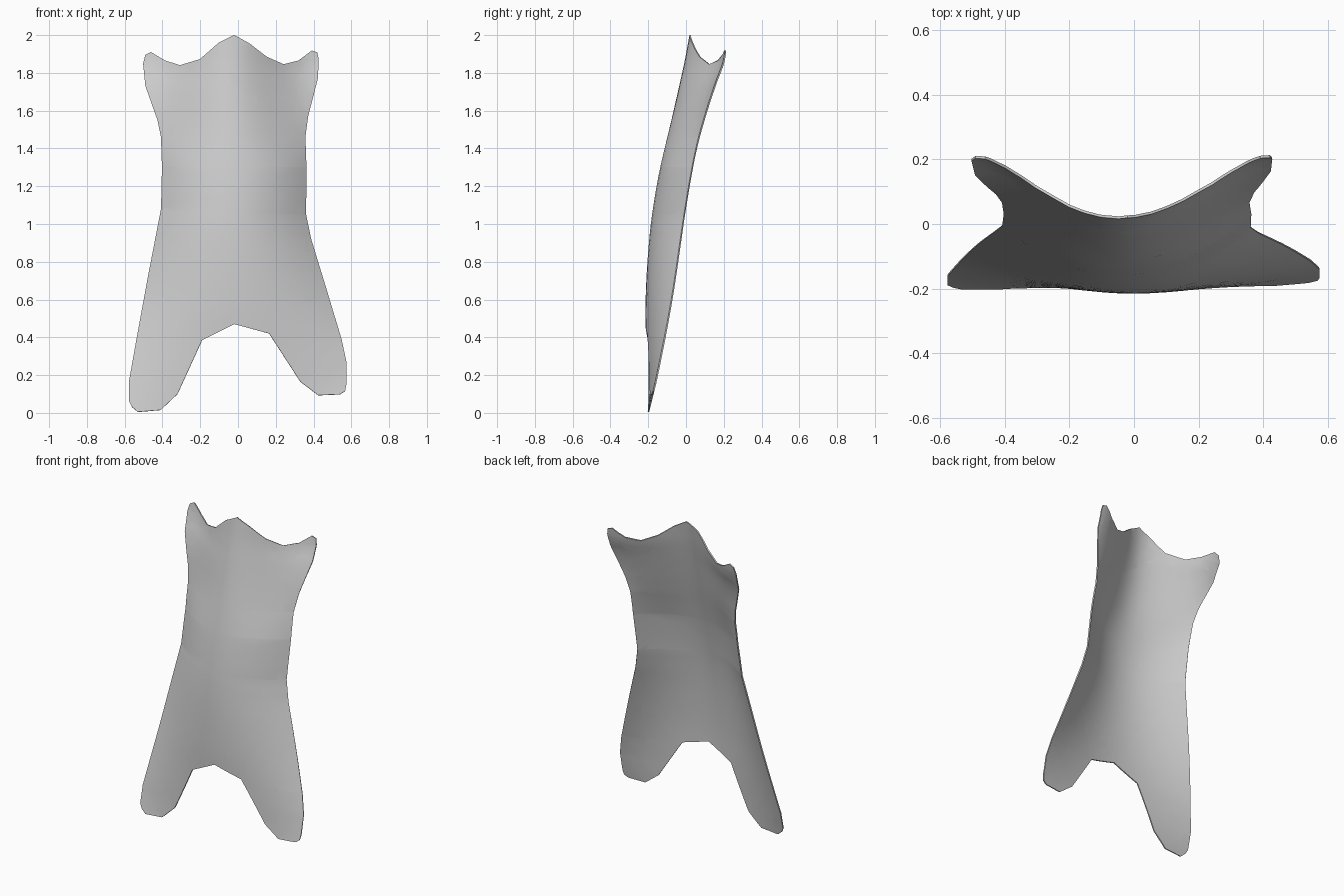
import bpy, bmesh
from mathutils import Vector

if "Cube" in bpy.data.objects:
    bpy.data.objects.remove(bpy.data.objects["Cube"])

# Side edges of the hide, (z, x), from bottom to top
LEFT = [(0.03, -0.56), (0.06, -0.576), (0.17, -0.576), (0.37, -0.54), (0.72, -0.475), (1.08, -0.405),
        (1.3, -0.40), (1.46, -0.406), (1.55, -0.425), (1.73, -0.49), (1.85, -0.502)]
RIGHT = [(0.115, 0.567), (0.15, 0.573), (0.27, 0.573), (0.39, 0.547), (0.65, 0.468), (0.92, 0.385),
         (1.05, 0.358), (1.3, 0.36), (1.46, 0.355), (1.57, 0.37), (1.77, 0.423), (1.87, 0.427)]
# Ragged lower and upper edges, (x, z), left to right
BOTTOM = [(-0.53, 0.005), (-0.41, 0.015), (-0.32, 0.10), (-0.19, 0.385), (-0.02, 0.47),
          (0.165, 0.42), (0.33, 0.165), (0.425, 0.093), (0.54, 0.098)]
TOP = [(-0.49, 1.895), (-0.46, 1.91), (-0.385, 1.865), (-0.305, 1.84), (-0.2, 1.872), (-0.1, 1.96),
       (-0.02, 2.0), (0.06, 1.955), (0.15, 1.885), (0.24, 1.845), (0.32, 1.865), (0.39, 1.918), (0.42, 1.908)]
# Depth down the middle and along the sides, (z, y)
MIDDLE = [(0, -0.2), (0.3, -0.208), (0.6, -0.21), (0.95, -0.188), (1.25, -0.143),
          (1.6, -0.062), (1.85, -0.006), (2.0, 0.022)]
SIDE = [(0, -0.2), (0.2, -0.152), (0.6, -0.075), (1.1, 0.0), (1.4, 0.055),
        (1.6, 0.11), (1.75, 0.16), (1.86, 0.2), (2.0, 0.22)]


def sample(pts, z, smooth=True):
    """Interpolate a list of points, with eased slopes if smooth."""
    z = min(max(z, pts[0][0]), pts[-1][0])
    i = next(k for k in range(len(pts) - 1) if z <= pts[k + 1][0])
    (a, p), (b, q) = pts[i], pts[i + 1]
    t, h = (z - a) / (b - a), b - a
    if not smooth:
        return p + (q - p) * t

    def slope(k):
        lo, hi = pts[max(k - 1, 0)], pts[min(k + 1, len(pts) - 1)]
        return (hi[1] - lo[1]) / (hi[0] - lo[0])
    return ((2*t**3 - 3*t*t + 1) * p + (t**3 - 2*t*t + t) * h * slope(i)
            + (3*t*t - 2*t**3) * q + (t**3 - t*t) * h * slope(i + 1))


def depth(x, z):
    """Hollow cross-section: parabolic below, S-shaped at the flared shoulders."""
    l, r = sample(LEFT, z, False), sample(RIGHT, z, False)
    t = min(abs(x - (l + r) / 2) / ((r - l) / 2), 1)
    w = min(max((z - 1.3) / 0.5, 0), 1)
    k = (1 - w) * t * t + w * (3*t*t - 2*t**3)
    m = sample(MIDDLE, z)
    return m + (sample(SIDE, z) - m) * k


# Flat outline, cut into a grid, then bent
outline = (BOTTOM + [(x, z) for z, x in RIGHT] + TOP[::-1] + [(x, z) for z, x in LEFT[::-1]])
bm = bmesh.new()
bm.faces.new([bm.verts.new((x, 0, z)) for x, z in outline])
bm.normal_update()
bmesh.ops.triangulate(bm, faces=bm.faces[:])


def cut(co, no):
    bmesh.ops.bisect_plane(bm, geom=bm.verts[:] + bm.edges[:] + bm.faces[:],
                           dist=1e-5, plane_co=Vector(co), plane_no=Vector(no))


for i in range(1, 40):
    cut((0, 0, i * 0.05 + 0.001), (0, 0, 1))
for i in range(-11, 12):
    cut((i * 0.05 + 0.002, 0, 0), (1, 0, 0))
for v in bm.verts:
    v.co.y = depth(v.co.x, v.co.z)
mesh = bpy.data.meshes.new("hide_sheet")
bm.to_mesh(mesh)
bm.free()
hide = bpy.data.objects.new("hide_sheet", mesh)
bpy.context.collection.objects.link(hide)

# Thin leather thickness and smooth shading
solid = hide.modifiers.new("thickness", 'SOLIDIFY')
solid.thickness = 0.008
solid.offset = 0
bpy.context.view_layer.objects.active = hide
hide.select_set(True)
bpy.ops.object.modifier_apply(modifier="thickness")
bpy.ops.object.shade_smooth_by_angle(angle=0.7)
